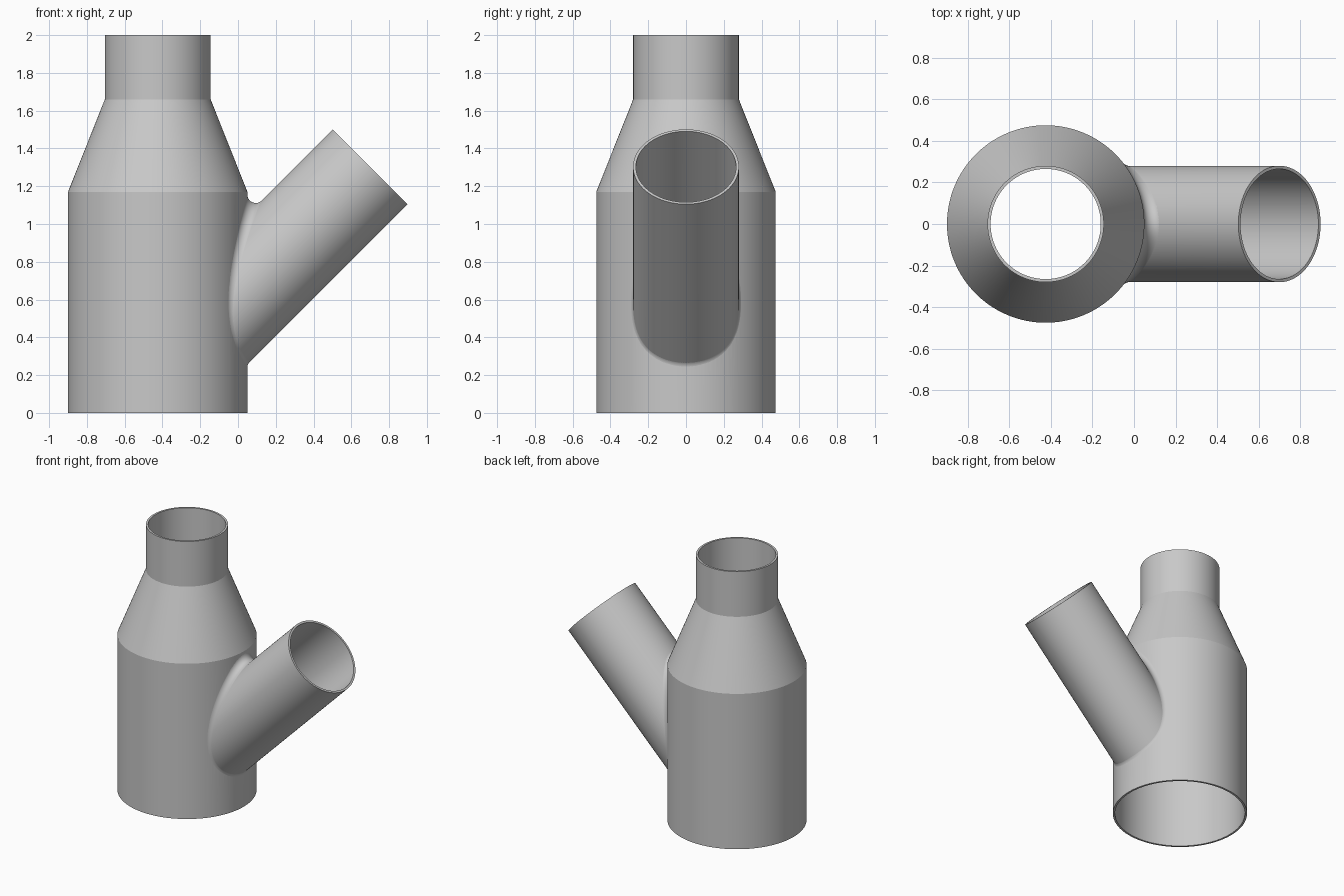
import bpy, bmesh, math
from mathutils import Vector, Matrix

if "Cube" in bpy.data.objects:
    bpy.data.objects.remove(bpy.data.objects["Cube"], do_unlink=True)

SEG = 128
AXIS_X = -0.425                      # centre line of the main body
BODY_R, NECK_R, BRANCH_R = 0.475, 0.28, 0.28
WALL, FILLET = 0.015, 0.045
MOUTH = Vector((0.70, 0, 1.303))     # centre of the branch opening
S = math.sqrt(0.5)
ALONG, UP, SIDE = Vector((S, 0, S)), Vector((-S, 0, S)), Vector((0, 1, 0))

steel = bpy.data.materials.new("grey_metal")
steel.use_nodes = True
grey = (0.58, 0.58, 0.58, 1)
steel.diffuse_color = grey
steel.node_tree.nodes["Principled BSDF"].inputs["Base Color"].default_value = grey


def finish(name, bm):
    bmesh.ops.recalc_face_normals(bm, faces=bm.faces)
    mesh = bpy.data.meshes.new(name)
    bm.to_mesh(mesh)
    bm.free()
    mesh.materials.append(steel)
    obj = bpy.data.objects.new(name, mesh)
    bpy.context.collection.objects.link(obj)
    return obj


def turned_solid(name, profile, matrix):
    """Closed solid from (radius, height) steps around local z."""
    bm = bmesh.new()
    rings = [[bm.verts.new((r * math.cos(math.tau * i / SEG),
                            r * math.sin(math.tau * i / SEG), z))
              for i in range(SEG)] for r, z in profile]
    for a, b in zip(rings, rings[1:]):
        for i in range(SEG):
            j = (i + 1) % SEG
            bm.faces.new((a[i], a[j], b[j], b[i]))
    bm.faces.new(rings[0])
    bm.faces.new(rings[-1])
    bm.transform(matrix)
    return finish(name, bm)


def body_solid(name, inset, extra):
    profile = [(BODY_R - inset, -extra), (BODY_R - inset, 1.17),
               (NECK_R - inset, 1.66), (NECK_R - inset, 2 + extra)]
    return turned_solid(name, profile, Matrix.Translation((AXIS_X, 0, 0)))


def branch_solid(name, inset, extra):
    tilt = Matrix.Translation(MOUTH) @ Matrix.Rotation(math.pi / 4, 4, 'Y')
    r = BRANCH_R - inset
    return turned_solid(name, [(r, -1.35), (r, extra)], tilt)


def weld_fillet(name, steps=128, arc=16):
    """Rolling-ball blend ring where the branch meets the body."""
    embed = 0.0005
    ball_body = BODY_R + FILLET - embed
    ball_branch = BRANCH_R + FILLET - embed
    bm = bmesh.new()
    rings = []
    for i in range(steps):
        t = math.tau * (i + 0.5) / steps
        radial = UP * math.cos(t) + SIDE * math.sin(t)
        offset = MOUTH + radial * ball_branch
        x = AXIS_X + math.sqrt(ball_body ** 2 - offset.y ** 2)
        centre = offset + ALONG * ((x - offset.x) / S)
        n1 = Vector((AXIS_X - centre.x, -centre.y, 0)).normalized()
        n2 = -radial
        angle = n1.angle(n2)
        points = []
        for k in range(arc + 1):
            f = k / arc
            d = n1 * math.sin((1 - f) * angle) + n2 * math.sin(f * angle)
            points.append(centre + d.normalized() * FILLET)
        deep = 1.15 * FILLET / math.cos(angle / 2)
        points.append(centre + (n1 + n2).normalized() * deep)
        rings.append([bm.verts.new(p) for p in points])
    for i, a in enumerate(rings):
        b = rings[(i + 1) % steps]
        for k in range(len(a)):
            m = (k + 1) % len(a)
            bm.faces.new((a[k], a[m], b[m], b[k]))
    return finish(name, bm)


def combine(target, other, operation):
    mod = target.modifiers.new(operation.lower(), 'BOOLEAN')
    mod.operation, mod.solver, mod.object = operation, 'EXACT', other
    bpy.context.view_layer.objects.active = target
    bpy.ops.object.modifier_apply(modifier=mod.name)
    bpy.data.objects.remove(other, do_unlink=True)


# Outer skin: stepped body, slanted branch and their blend
pipe = body_solid("branched_pipe", 0, 0)
combine(pipe, branch_solid("branch_outer", 0, 0), 'UNION')
combine(pipe, weld_fillet("junction_fillet"), 'UNION')

# Hollow bore, open at all three ends
bore = body_solid("bore", WALL, 0.05)
combine(bore, branch_solid("branch_bore", WALL, 0.05), 'UNION')
combine(pipe, bore, 'DIFFERENCE')

# Smooth walls with crisp rims and cone edges
bpy.ops.object.select_all(action='DESELECT')
pipe.select_set(True)
bpy.context.view_layer.objects.active = pipe
bpy.ops.object.shade_smooth_by_angle(angle=math.radians(15))
normals = pipe.modifiers.new("even_shading", 'WEIGHTED_NORMAL')
normals.keep_sharp = True
